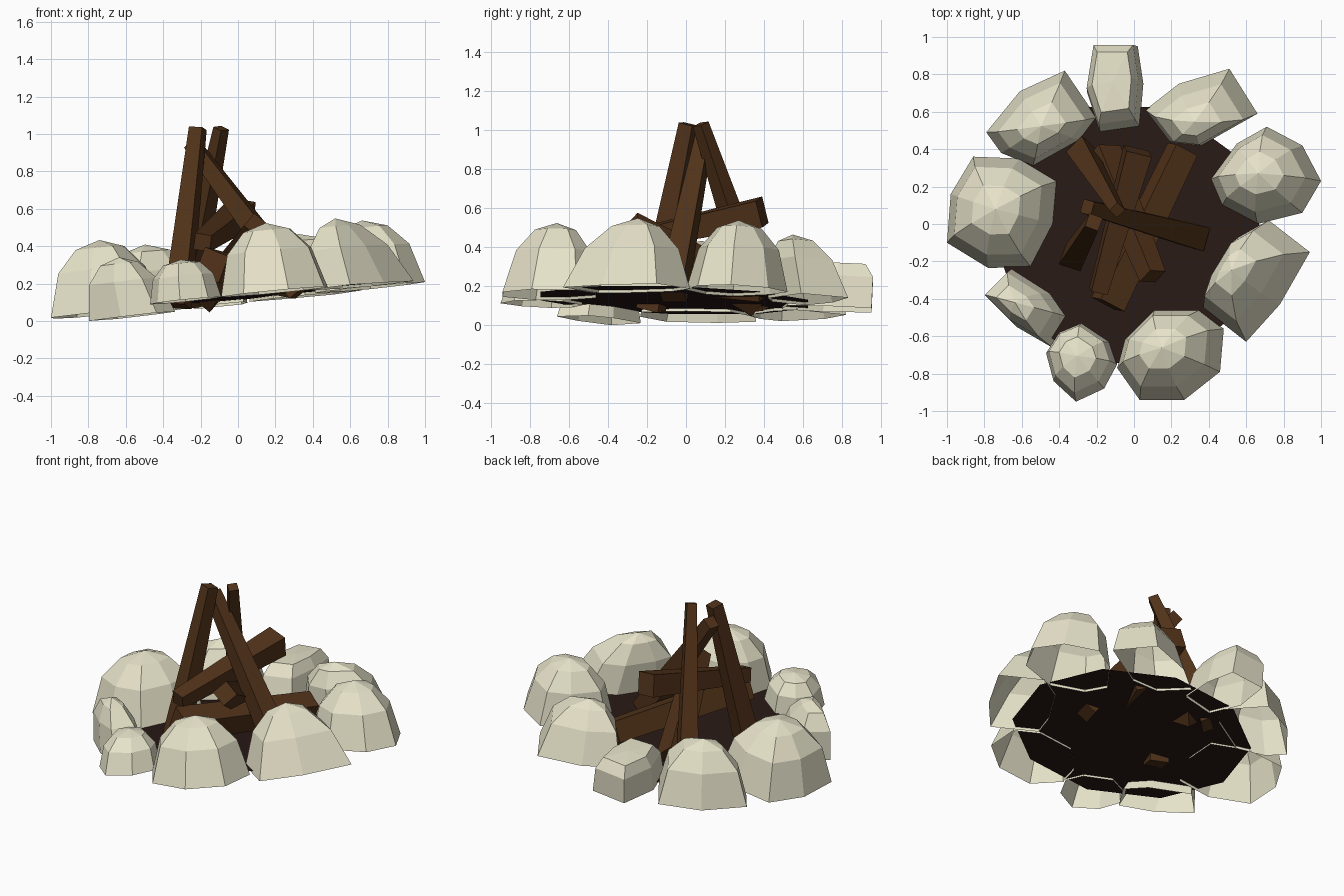
import bpy
import math
from mathutils import Vector

if "Cube" in bpy.data.objects:
    bpy.data.objects.remove(bpy.data.objects["Cube"])


def material(name, color):
    m = bpy.data.materials.new(name)
    m.diffuse_color = (*color, 1)
    m.use_nodes = True
    m.node_tree.nodes["Principled BSDF"].inputs["Base Color"].default_value = m.diffuse_color
    return m


STONE = material("pale_stone", (0.80, 0.77, 0.59))
WOOD = material("brown_wood", (0.082, 0.032, 0.010))
ASH = material("dark_ash", (0.022, 0.010, 0.008))


def add_mesh(name, verts, faces, mat):
    me = bpy.data.meshes.new(name)
    me.from_pydata(verts, [], faces)
    me.materials.append(mat)
    ob = bpy.data.objects.new(name, me)
    bpy.context.collection.objects.link(ob)
    return ob


# The whole fire ring sits on a plane rising towards +x and slightly to the front
def on_slope(x, y, h):
    return (x - 0.1 * h, y + 0.03 * h, 0.115 + 0.1 * x - 0.03 * y + h)


# Open-bottomed faceted stone: outline at the ground, two shrinking rings, apex
def stone(name, outline, height, shift=(0, 0), rings=((0.79, 0.59), (0.44, 0.89)), drop=0):
    n = len(outline)
    area = sum(p[0] * q[1] - q[0] * p[1] for p, q in zip(outline, outline[1:] + outline[:1]))
    if area < 0:
        outline = outline[::-1]
    cx = sum(p[0] for p in outline) / n
    cy = sum(p[1] for p in outline) / n
    verts = []
    for s, h in ((1, 0),) + rings:
        for x, y in outline:
            verts.append(on_slope(cx + (x - cx) * s + shift[0] * h,
                                  cy + (y - cy) * s + shift[1] * h, h * height - drop))
    verts.append(on_slope(cx + shift[0], cy + shift[1], height - drop))
    faces = []
    for i in range(n):
        j = (i + 1) % n
        for r in (0, n):
            faces.append((r + i, r + j, r + n + j, r + n + i))
        faces.append((2 * n + i, 2 * n + j, 3 * n))
    add_mesh(name, verts, faces, STONE)


# Square tapered log between two points
def log(name, low, high, w_low, w_high, roll=0):
    a, b = Vector(low), Vector(high)
    q = (b - a).to_track_quat('Z', 'Y')
    verts = []
    for p, w in ((a, w_low), (b, w_high)):
        for k in range(4):
            t = math.radians(roll + 45 + 90 * k)
            r = w * 0.707
            verts.append(p + q @ Vector((r * math.cos(t), r * math.sin(t), 0)))
    faces = [(3, 2, 1, 0), (4, 5, 6, 7)]
    faces += [(k, (k + 1) % 4, 4 + (k + 1) % 4, 4 + k) for k in range(4)]
    add_mesh(name, verts, faces, WOOD)


# Ring of stones
stone("stone_left", [(-.86, .36), (-.61, .35), (-.41, .23), (-.43, 0), (-.55, -.23),
                     (-.78, -.235), (-1, -.1), (-.98, .16)], 0.39)
stone("stone_front_left", [(-.8, -.38), (-.63, -.55), (-.44, -.66), (-.34, -.5),
                           (-.43, -.37), (-.65, -.23)], 0.32, (-.06, .02), drop=0.046)
stone("stone_front_small", [(-.47, -.69), (-.43, -.84), (-.31, -.95), (-.16, -.88),
                            (-.09, -.75), (-.13, -.63), (-.28, -.53), (-.40, -.58)], 0.22,
      (.0, .02), ((0.85, 0.59), (0.52, 0.9)))
stone("stone_front", [(-.09, -.77), (.03, -.94), (.27, -.94), (.46, -.79), (.48, -.56),
                      (.35, -.46), (.11, -.46), (-.05, -.62)], 0.37, (-.01, .02))
stone("stone_right_front", [(.37, -.45), (.6, -.63), (.78, -.43), (.94, -.15), (.72, .02),
                            (.56, -.07), (.42, -.3)], 0.37, (-.07, .03),
      ((0.74, 0.56), (0.38, 0.88)))
stone("stone_right", [(.41, .24), (.47, .1), (.66, 0), (.9, .06), (1, .23), (.9, .42),
                      (.71, .52), (.55, .43)], 0.36, (0, .01))
stone("stone_back_right", [(.06, .61), (.24, .75), (.51, .83), (.66, .59), (.36, .42),
                           (.19, .44)], 0.33, (.02, -.07))
stone("stone_back", [(-.21, .95), (.02, .95), (.05, .75), (.03, .52), (-.18, .49),
                     (-.25, .7)], 0.235, (0, .03), ((0.92, 0.68), (0.7, 0.97)))
stone("stone_back_left", [(-.79, .49), (-.61, .71), (-.37, .82), (-.2, .57), (-.29, .45),
                          (-.54, .31), (-.71, .38)], 0.355, (.04, -.02))

# Ash bed
ring = [on_slope(-0.03 + 0.72 * math.cos(math.tau * k / 10),
                 -0.06 + 0.72 * math.sin(math.tau * k / 10), 0.015) for k in range(10)]
add_mesh("ash_bed", ring, [tuple(range(10))], ASH)

# Upright leaning logs
log("leaning_log_left", (-.325, -.18, .08), (-.215, .01, 1.03), .12, .075, 10)
log("leaning_log_right", (.34, -.07, .16), (-.25, .09, .95), .13, .075)
log("leaning_log_back", (-.28, .39, .09), (-.09, .075, 1.03), .12, .06, 15)

# Crossed logs lying between them
log("crossed_log_low", (-.14, -.43, .30), (.26, .40, .205), .15, .135, 20)
log("crossed_log_high", (-.19, -.36, .42), (.02, .39, .58), .09, .14, 10)
log("crossed_log_front", (-.17, .38, .14), (.10, -.28, .51), .15, .105, 45)
